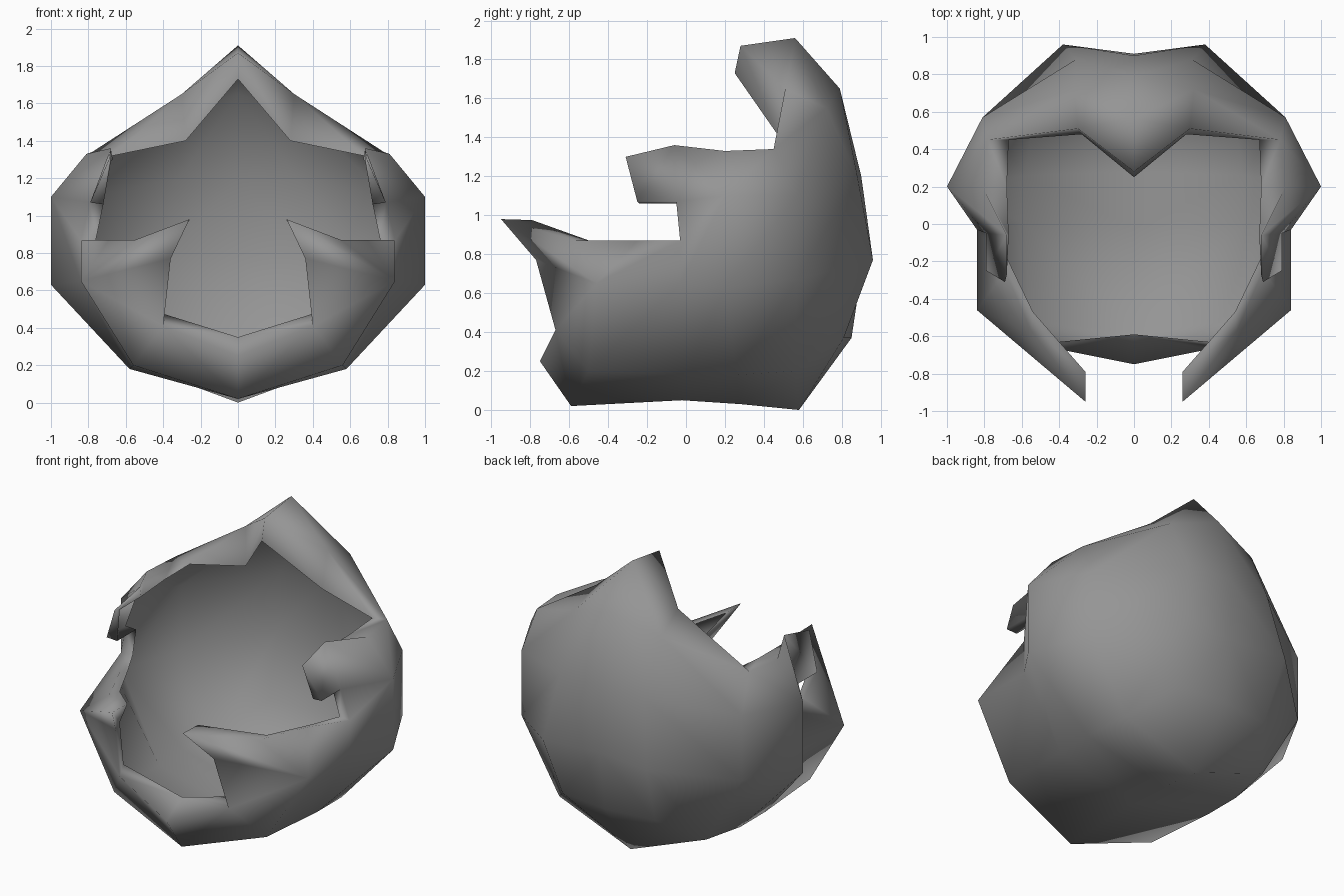
import bpy, bmesh, math

if "Cube" in bpy.data.objects:
    bpy.data.objects.remove(bpy.data.objects["Cube"])

grey = bpy.data.materials.new("mid grey")
grey.diffuse_color = (0.3, 0.3, 0.3, 1)
grey.use_nodes = True
grey.node_tree.nodes["Principled BSDF"].inputs["Base Color"].default_value = grey.diffuse_color

bm = bmesh.new()
cache = {}


def vert(p):
    key = tuple(round(c, 3) for c in p)
    if key not in cache:
        cache[key] = bm.verts.new(key)
    return cache[key]


def face(*pts):
    """One polygon on the right half; repeated corners collapse."""
    vs = list(dict.fromkeys(vert(p) for p in pts))
    if len(vs) > 2:
        bm.faces.new(vs)


def loft(*rows):
    for r, s in zip(rows, rows[1:]):
        for i in range(len(r) - 1):
            face(r[i], r[i + 1], s[i + 1], s[i])


# Rounded cap: rows climb from the underside, each runs front to back
keel = [(0, -.59, .02), (0, -.02, .05), (0, .28, .03), (0, .58, 0), (0, .58, 0), (0, .58, 0)]
low = [(.56, -.5, .2), (.58, 0, .18), (.58, .26, .18), (.54, .56, .2), (.34, .81, .37), (0, .85, .37)]
mid = [(.84, -.46, .65), (.84, -.03, .65), (1, .2, .63), (.81, .57, .67), (.38, .96, .77), (0, .91, .77)]
high = [(.69, -.25, .87), (.84, -.03, .87), (1, .2, 1.1), (.81, .57, 1.1), (.31, .88, 1.2), (0, .9, 1.2)]
crown = [(.81, .2, 1.33), (.78, .45, 1.34), (.32, .72, 1.55), (0, .79, 1.65)]
peak = [(.78, .45, 1.34), (.3, .51, 1.65), (0, .56, 1.91)]
loft(keel, low, mid, high)
loft(high[2:], crown)
loft(crown[1:], peak)

# Pointed peak over the opening
beak, beak_tip = (0, .28, 1.87), (0, .25, 1.73)
face(peak[2], peak[1], beak)

# Side lock pointing forward
lock = [(.68, -.06, 1.36), (.69, -.31, 1.3), (.79, -.25, 1.07), (.79, -.05, 1.07)]
face(high[2], crown[0], lock[0], lock[3])
face(*lock)
face(high[1], high[2], lock[3])

# Cheek spike and front lip
lip_mid, lip_side = (0, -.75, .25), (.4, -.67, .41)
spike_low, spike_tip, spike_top = (.36, -.77, .77), (.26, -.95, .98), (.55, -.57, .87)
face(keel[0], low[0], lip_side, lip_mid)
face(low[0], mid[0], lip_side)
face(mid[0], spike_low, lip_side)
face(mid[0], spike_top, spike_tip, spike_low)
face(mid[0], high[0], spike_top)

# Edge thickness turned inward all round the opening
outer = [beak, peak[1], crown[1], crown[0], *lock, high[1], high[0],
         spike_top, spike_tip, spike_low, lip_side, lip_mid]
inner = [beak_tip, (.28, .48, 1.4), (.67, .45, 1.32), (.68, .2, 1.31),
         (.67, -.06, 1.3), (.68, -.27, 1.29), (.72, -.24, 1.06), (.72, -.04, 1.06),
         (.76, -.02, .87), (.67, -.2, .86), (.54, -.47, .86), (.26, -.79, .975),
         (.4, -.67, .77), (.4, -.63, .475), (0, -.59, .35)]
loft(outer, inner)

# Mirror to the left half and weld the centre
geom = bm.verts[:] + bm.edges[:] + bm.faces[:]
bmesh.ops.mirror(bm, geom=geom, axis='X', merge_dist=0.001)
bmesh.ops.remove_doubles(bm, verts=bm.verts, dist=0.001)
bmesh.ops.recalc_face_normals(bm, faces=bm.faces)

mesh = bpy.data.meshes.new("hair_cap")
bm.to_mesh(mesh)
bm.free()
mesh.materials.append(grey)
cap = bpy.data.objects.new("hair_cap", mesh)
bpy.context.collection.objects.link(cap)
bpy.context.view_layer.objects.active = cap
cap.select_set(True)
bpy.ops.object.shade_smooth_by_angle(angle=math.radians(180))
